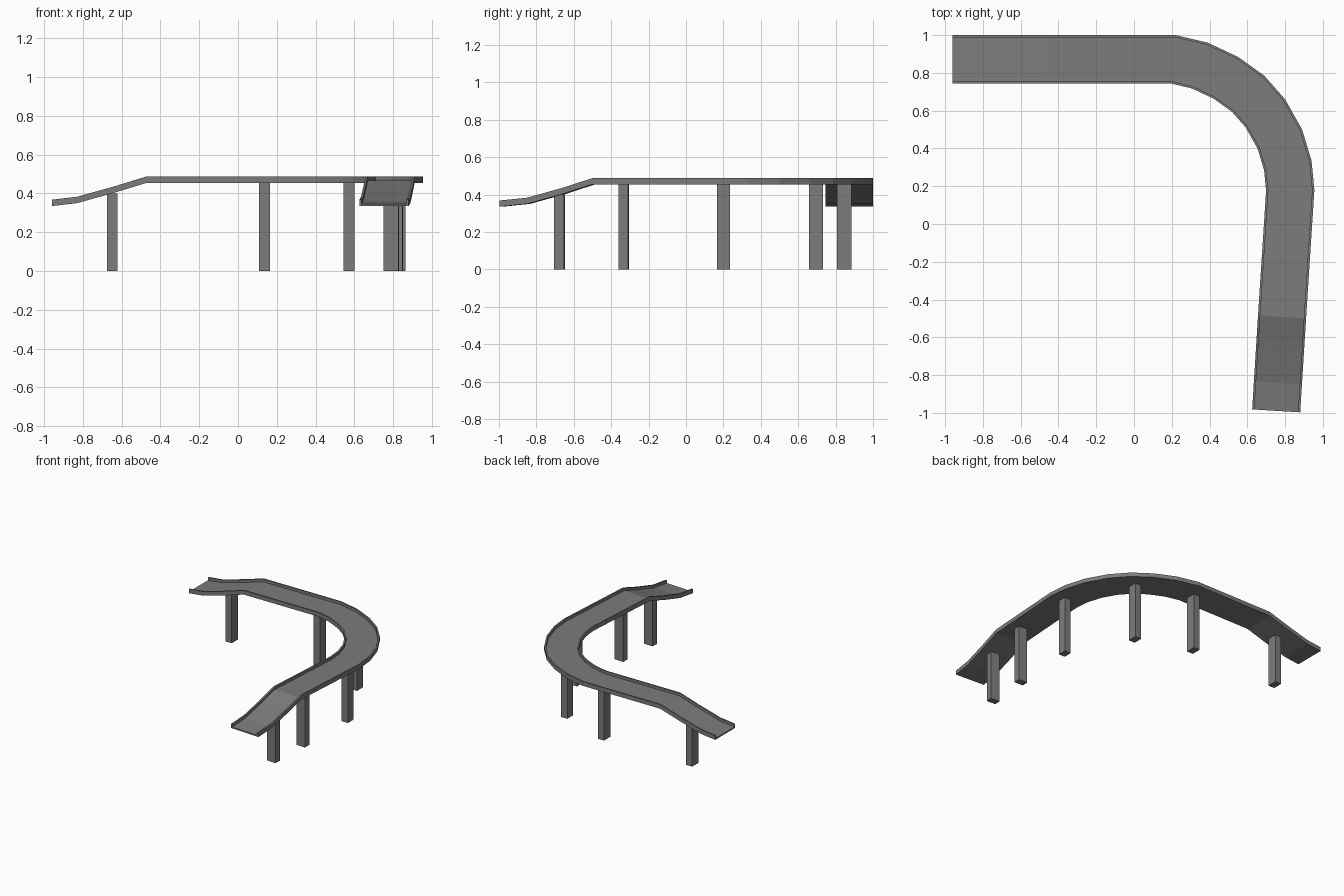
import bpy, bmesh, math
from mathutils import Vector, Matrix

if "Cube" in bpy.data.objects:
    bpy.data.objects.remove(bpy.data.objects["Cube"])

grey = bpy.data.materials.new("concrete grey")
grey.diffuse_color = (0.2, 0.2, 0.2, 1)
grey.use_nodes = True
grey.node_tree.nodes["Principled BSDF"].inputs["Base Color"].default_value = grey.diffuse_color


def finish(bm, name):
    bmesh.ops.recalc_face_normals(bm, faces=bm.faces[:])
    mesh = bpy.data.meshes.new(name)
    bm.to_mesh(mesh)
    bm.free()
    mesh.materials.append(grey)
    obj = bpy.data.objects.new(name, mesh)
    bpy.context.collection.objects.link(obj)
    return obj


# Outer road edge (x, y) and underside height z
LOW, MID, RAMP, HIGH = 0.335, 0.35, 0.403, 0.455
path = [(-0.96, 1.0, LOW), (-0.83, 1.0, MID), (-0.64, 1.0, RAMP), (-0.47, 1.0, HIGH),
        (0.13, 1.0, HIGH), (0.22, 1.0, HIGH), (0.39, 0.96, HIGH), (0.55, 0.885, HIGH),
        (0.69, 0.785, HIGH), (0.80, 0.66, HIGH), (0.89, 0.50, HIGH), (0.94, 0.335, HIGH),
        (0.955, 0.18, HIGH), (0.911, -0.50, HIGH), (0.901, -0.66, RAMP),
        (0.889, -0.85, MID), (0.88, -0.997, LOW)]

# Cross-section: thin deck with a raised kerb at each side (distance inward, height)
W, K, T, H = 0.255, 0.012, 0.011, 0.033
section = [(0, 0), (0, H), (K, H), (K, T), (W - K, T), (W - K, H), (W, H), (W, 0)]


def inward(i):
    """Mitred inward direction at a path point."""
    def normal(a, b):
        d = (Vector(b[:2]) - Vector(a[:2])).normalized()
        return Vector((d.y, -d.x))
    n1 = normal(path[max(i - 1, 0)], path[max(i, 1)])
    j = min(i, len(path) - 2)
    n2 = normal(path[j], path[j + 1])
    m = (n1 + n2).normalized()
    return m / m.dot(n1)


# Road deck swept along the path
bm = bmesh.new()
rings = []
for i, (x, y, z) in enumerate(path):
    n = inward(i)
    rings.append([bm.verts.new((x + n.x * d, y + n.y * d, z + h)) for d, h in section])
for a, b in zip(rings, rings[1:]):
    for k in range(len(section)):
        m = (k + 1) % len(section)
        bm.faces.new((a[k], a[m], b[m], b[k]))
bm.faces.new(rings[0])
bm.faces.new(rings[-1])
finish(bm, "road_deck")

# Support pillars: x, y, top height, size x, size y, turn in degrees
TURN = -3.7
pillars = [(-0.648, 0.846, 0.40, 0.055, 0.08, 0),
           (0.137, 0.846, 0.458, 0.055, 0.08, 0),
           (0.572, 0.694, 0.458, 0.055, 0.075, 0),
           (0.835, 0.20, 0.458, 0.055, 0.07, 0),
           (0.811, -0.333, 0.458, 0.077, 0.053, TURN),
           (0.79, -0.677, 0.40, 0.077, 0.053, TURN)]
for i, (x, y, top, sx, sy, turn) in enumerate(pillars):
    bm = bmesh.new()
    bmesh.ops.create_cube(bm, size=1, matrix=Matrix.Translation((x, y, top / 2))
                          @ Matrix.Rotation(math.radians(turn), 4, 'Z')
                          @ Matrix.Diagonal((sx, sy, top, 1)))
    finish(bm, f"support_pillar_{i + 1}")
